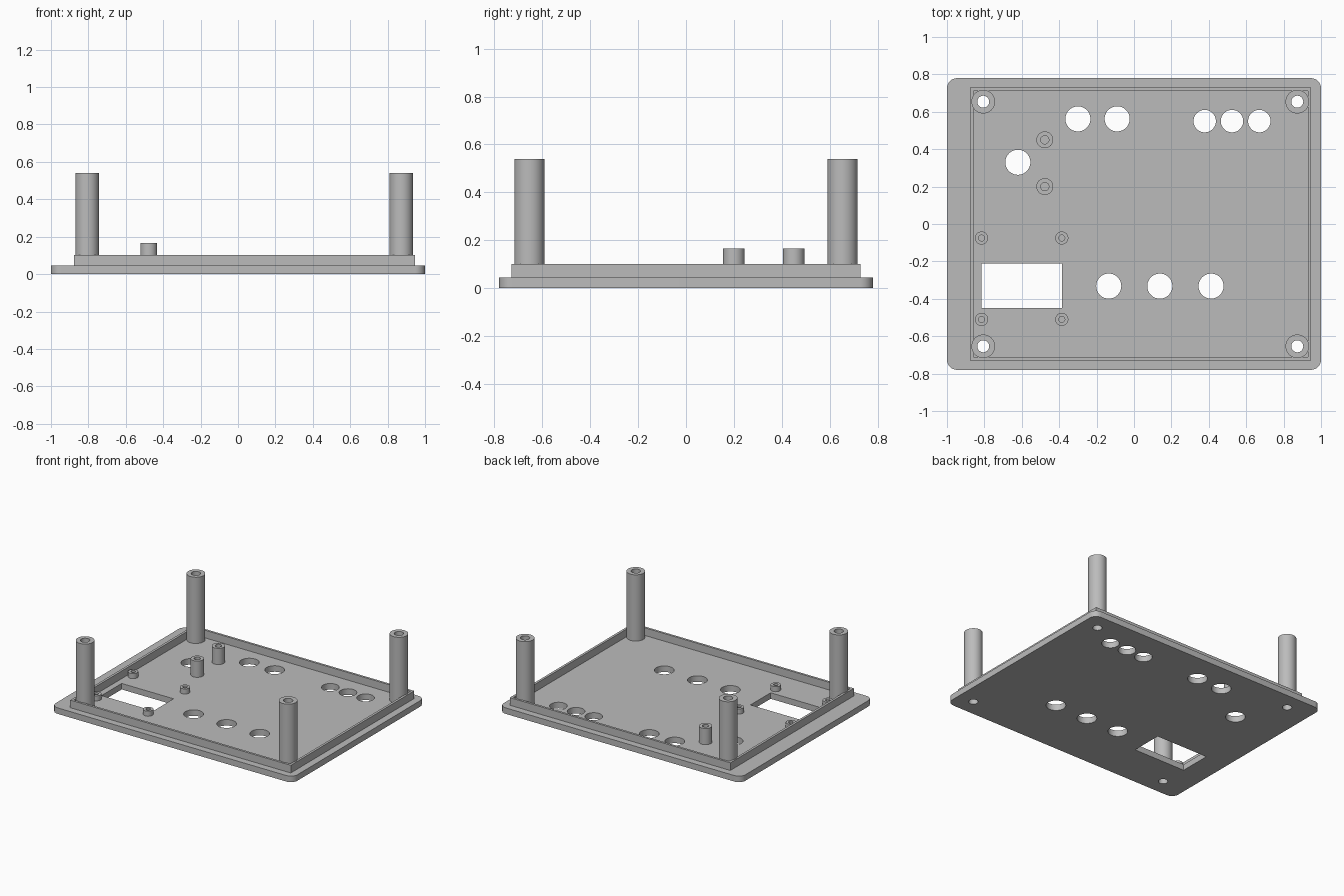
import bpy, bmesh, math

cube = bpy.data.objects.get("Cube")
if cube:
    bpy.data.objects.remove(cube, do_unlink=True)

grey = bpy.data.materials.new("plain grey")
grey.use_nodes = True
GREY = (0.5, 0.5, 0.5, 1)
grey.diffuse_color = GREY
grey.node_tree.nodes["Principled BSDF"].inputs["Base Color"].default_value = GREY

FLOOR = 0.045


def make_object(name, bm):
    bmesh.ops.recalc_face_normals(bm, faces=bm.faces)
    mesh = bpy.data.meshes.new(name)
    bm.to_mesh(mesh)
    bm.free()
    mesh.materials.append(grey)
    obj = bpy.data.objects.new(name, mesh)
    bpy.context.collection.objects.link(obj)
    return obj


def activate(obj):
    bpy.ops.object.select_all(action="DESELECT")
    obj.select_set(True)
    bpy.context.view_layer.objects.active = obj


def smooth(obj):
    activate(obj)
    bpy.ops.object.shade_smooth_by_angle(angle=math.radians(30))


def circle(r, n):
    return [(r * math.cos(2 * math.pi * i / n), r * math.sin(2 * math.pi * i / n)) for i in range(n)]


def rectangle(x0, x1, y0, y1):
    return [(x0, y0), (x1, y0), (x1, y1), (x0, y1)]


def prism(bm, outline, z0, z1):
    """Solid between two heights."""
    low = [bm.verts.new((x, y, z0)) for x, y in outline]
    high = [bm.verts.new((x, y, z1)) for x, y in outline]
    bm.faces.new(low[::-1])
    bm.faces.new(high)
    for i in range(len(low)):
        j = (i + 1) % len(low)
        bm.faces.new((low[i], low[j], high[j], high[i]))


def ring(name, outer, inner, z0, z1, at=(0, 0)):
    """Hollow wall between two matching outlines."""
    bm = bmesh.new()
    loops = [[bm.verts.new((x + at[0], y + at[1], z)) for x, y in outline]
             for outline, z in ((outer, z0), (outer, z1), (inner, z1), (inner, z0))]
    n = len(outer)
    for k in range(4):
        a, b = loops[k], loops[(k + 1) % 4]
        for i in range(n):
            j = (i + 1) % n
            bm.faces.new((a[i], a[j], b[j], b[i]))
    obj = make_object(name, bm)
    smooth(obj)
    return obj


# Base plate with rounded corners
W, D, R = 1.0, 0.78, 0.055
outline = []
for k, (sx, sy) in enumerate([(1, 1), (-1, 1), (-1, -1), (1, -1)]):
    for i in range(9):
        a = math.pi / 2 * (k + i / 8)
        outline.append((sx * (W - R) + R * math.cos(a), sy * (D - R) + R * math.sin(a)))
bm = bmesh.new()
prism(bm, outline, 0, FLOOR)
plate = make_object("base_plate", bm)

# Openings through the plate
posts = [(x, y) for x in (-0.806, 0.873) for y in (-0.654, 0.654)]
holes = [(x, 0.55, 0.06) for x in (0.378, 0.524, 0.67)]
holes += [(x, -0.332, 0.067) for x in (-0.135, 0.138, 0.412)]
holes += [(x, 0.562, 0.067) for x in (-0.3, -0.09)]
holes += [(-0.621, 0.33, 0.067)]
holes += [(x, y, 0.032) for x, y in posts]
bm = bmesh.new()
for x, y, r in holes:
    prism(bm, [(x + u, y + v) for u, v in circle(r, 48)], -0.1, 0.2)
prism(bm, rectangle(-0.815, -0.386, -0.448, -0.21), -0.1, 0.2)
cutter = make_object("opening_cutter", bm)
cutter.hide_render = True
cut = plate.modifiers.new("openings", "BOOLEAN")
cut.object = cutter
cut.operation = "DIFFERENCE"
cut.solver = "EXACT"
activate(plate)
bpy.ops.object.modifier_apply(modifier=cut.name)
bpy.data.objects.remove(cutter, do_unlink=True)
smooth(plate)

# Thin locating rim
ring("rim", rectangle(-0.877, 0.947, -0.729, 0.729),
     rectangle(-0.859, 0.929, -0.712, 0.712), FLOOR, 0.102)

# Tall corner posts, bored through
for x, y in posts:
    ring("corner_post", circle(0.063, 48), circle(0.032, 48), FLOOR, 0.54, (x, y))

# Medium mounting posts
for y in (0.2, 0.45):
    ring("mounting_post", circle(0.045, 40), circle(0.022, 40), FLOOR, 0.166, (-0.477, y))

# Short standoffs around the rectangular window
for x in (-0.815, -0.386):
    for y in (-0.51, -0.075):
        ring("window_standoff", circle(0.035, 32), circle(0.016, 32), FLOOR, 0.083, (x, y))
